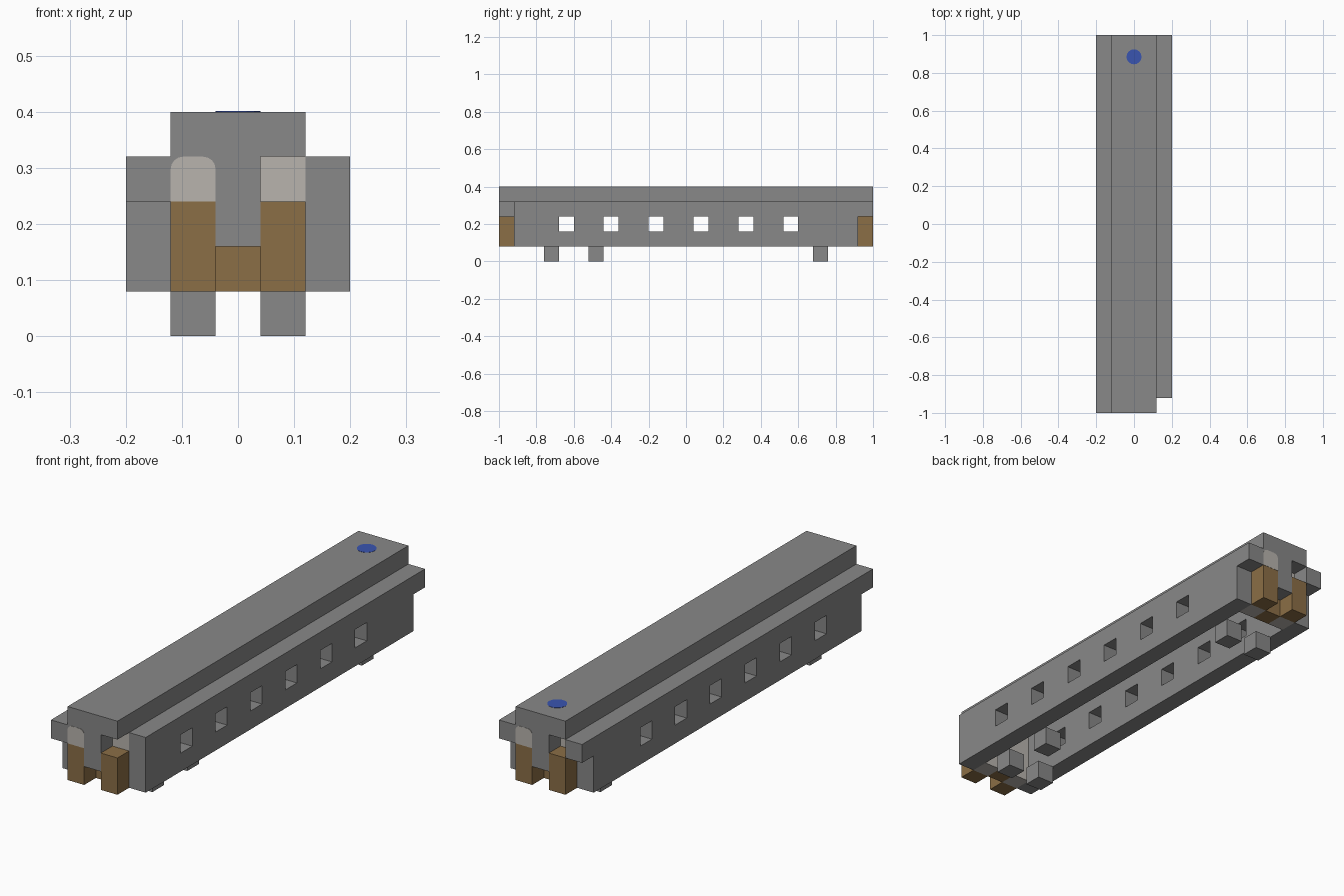
import bpy
import bmesh
import math

if "Cube" in bpy.data.objects:
    bpy.data.objects.remove(bpy.data.objects["Cube"], do_unlink=True)

U = 0.08  # module: every block sits on this grid


def material(name, rgb):
    m = bpy.data.materials.new(name)
    m.use_nodes = True
    m.diffuse_color = (*rgb, 1)
    m.node_tree.nodes["Principled BSDF"].inputs["Base Color"].default_value = (*rgb, 1)
    return m


grey = material("stone grey", (0.246, 0.246, 0.246))
brown = material("wood brown", (0.258, 0.156, 0.061))
pale = material("pale grey", (0.48, 0.455, 0.42))
blue = material("signal blue", (0.042, 0.089, 0.434))


def finish(name, bm, mat):
    bmesh.ops.recalc_face_normals(bm, faces=bm.faces[:])
    mesh = bpy.data.meshes.new(name)
    bm.to_mesh(mesh)
    bm.free()
    mesh.materials.append(mat)
    obj = bpy.data.objects.new(name, mesh)
    bpy.context.collection.objects.link(obj)
    return obj


def add_box(bm, xs, ys, zs):
    verts = bmesh.ops.create_cube(bm, size=1)["verts"]
    for v in verts:
        v.co = [a + (c + 0.5) * (b - a) for c, (a, b) in zip(v.co, (xs, ys, zs))]


def box(name, xs, ys, zs, mat):
    bm = bmesh.new()
    add_box(bm, xs, ys, zs)
    return finish(name, bm, mat)


def prism(name, points, depth, mat):
    """Closed outline of 3D points, extruded along the depth vector."""
    bm = bmesh.new()
    face = bm.faces.new([bm.verts.new(p) for p in points])
    out = bmesh.ops.extrude_face_region(bm, geom=[face])["geom"]
    bmesh.ops.translate(bm, vec=depth, verts=[v for v in out if isinstance(v, bmesh.types.BMVert)])
    return finish(name, bm, mat)


def span(a, b, sign):
    return tuple(sorted((a * sign, b * sign)))


# Roof slab
box("roof", (-0.12, 0.12), (-1, 1), (0.32, 0.4), grey)

# Side walls: eave overhang profile in the y-z plane, with a row of windows
bm = bmesh.new()
for i in range(6):
    y = -0.68 + i * 3 * U
    add_box(bm, (-0.3, 0.3), (y, y + U), (0.16, 0.24))
cutter = finish("window_cutter", bm, grey)
cutter.hide_render = True

for side, x, eave_front in (("left", 0.12, -0.92), ("right", -0.2, -1)):
    outline = [(-0.92, 0.08), (0.92, 0.08), (0.92, 0.24), (1, 0.24), (1, 0.32), (eave_front, 0.32)]
    if eave_front < -0.92:
        outline += [(eave_front, 0.24), (-0.92, 0.24)]
    wall = prism(side + "_wall", [(x, y, z) for y, z in outline], (U, 0, 0), grey)
    mod = wall.modifiers.new("windows", "BOOLEAN")
    mod.operation = "DIFFERENCE"
    mod.solver = "EXACT"
    mod.object = cutter
    with bpy.context.temp_override(object=wall, active_object=wall):
        bpy.ops.object.modifier_apply(modifier=mod.name)
bpy.data.objects.remove(cutter, do_unlink=True)

# Ends: the back is the front turned half way round (s = 1 front, -1 back)
for end, s in (("front", 1), ("back", -1)):
    outer = span(-1, -0.92, s)
    inner = span(-0.92, -0.84, s)

    # Wooden posts and the set-back step between them
    for label, a in (("window", -0.12), ("open", 0.04)):
        box(f"{end}_{label}_post", span(a, a + U, s), outer, (0.08, 0.24), brown)
    box(end + "_step", (-0.04, 0.04), inner, (0.08, 0.16), brown)

    # Hanging centre block and the block above the window post
    box(end + "_centre_block", (-0.04, 0.04), outer, (0.16, 0.32), grey)
    box(end + "_window_block", span(-0.12, -0.04, s), outer, (0.24, 0.32), grey)

    # Pale partition arching over the step
    arch = [(-0.12, 0.08), (-0.04, 0.08), (-0.04, 0.16), (0.04, 0.16),
            (0.04, 0.08), (0.12, 0.08), (0.12, 0.32), (-0.12, 0.32)]
    prism(end + "_partition", [(x, inner[0], z) for x, z in arch], (0, U, 0), pale)

    # Round-topped pale pane
    r = 0.022
    pane = [(-0.04, 0.24), (-0.12, 0.24)]
    for cx, start in ((-0.12 + r, 180), (-0.04 - r, 90)):
        for k in range(5):
            t = math.radians(start - k * 22.5)
            pane.append((cx + r * math.cos(t), 0.32 - r + r * math.sin(t)))
    prism(end + "_pane", [(x * s, -s, z) for x, z in pane], (0, -0.001 * s, 0), pale)

# Feet
for name, x, y in (("front_left", 0.04, -0.76), ("front_right", -0.12, -0.76),
                   ("middle_left", 0.04, -0.52),
                   ("back_left", 0.04, 0.68), ("back_right", -0.12, 0.68)):
    box(name + "_foot", (x, x + U), (y, y + U), (0, U), grey)

# Blue roof disc
disc = [(0.04 * math.cos(k * math.pi / 8), 0.885 + 0.04 * math.sin(k * math.pi / 8), 0.4)
        for k in range(16)]
prism("roof_disc", disc, (0, 0, 0.001), blue)
